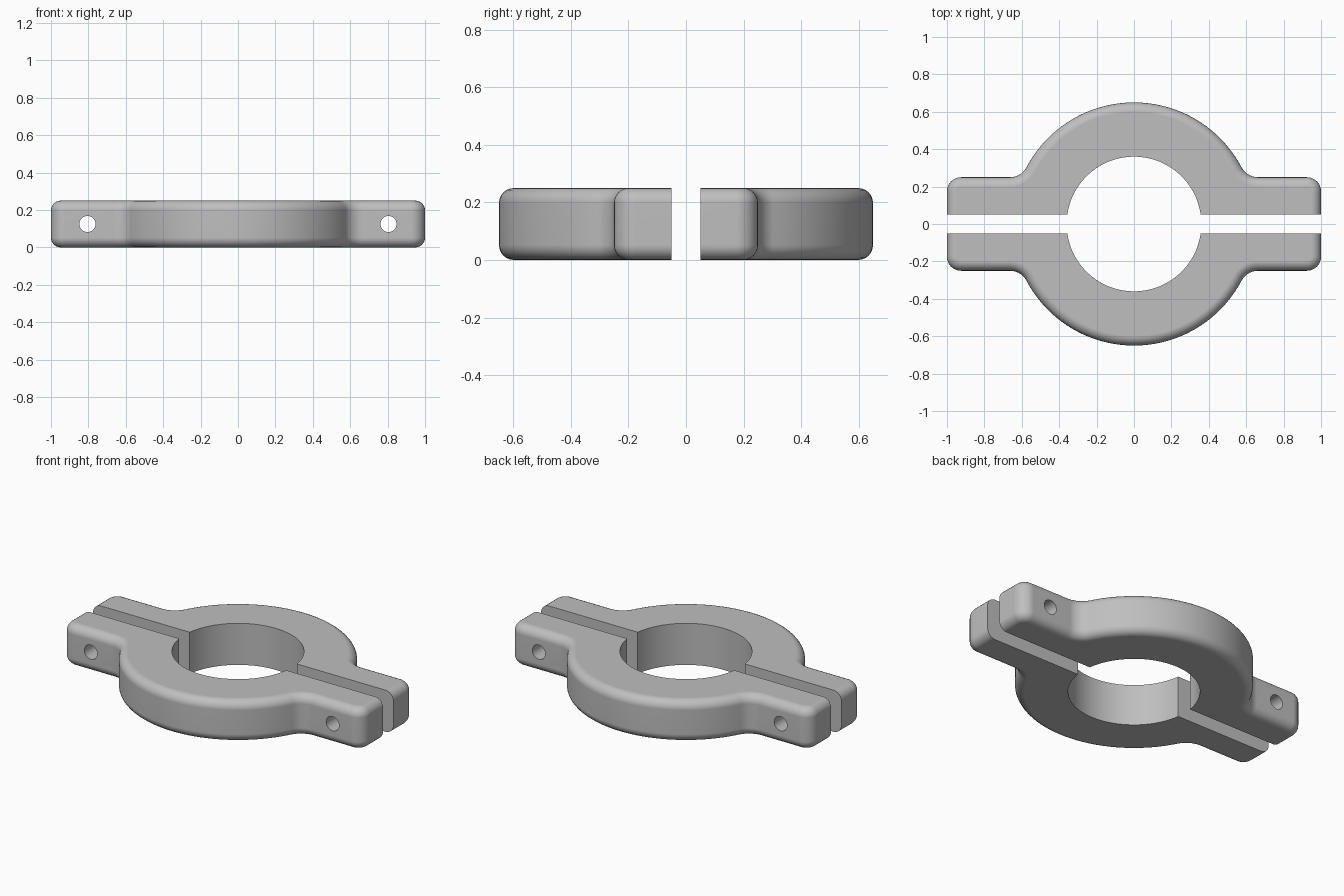
import bpy, bmesh
from math import sin, cos, pi, atan2, sqrt, asin
from mathutils import Matrix

cube = bpy.data.objects.get("Cube")
if cube:
    bpy.data.objects.remove(cube, do_unlink=True)

HEIGHT, ROUND = 0.25, 0.052       # thickness, edge rounding
GAP, EAR_Y, RING, BORE = 0.05, 0.25, 0.65, 0.36
CORNER, FILLET = 0.075, 0.1
HOLE_X, HOLE_R = 0.805, 0.043

grey = bpy.data.materials.new("clamp_grey")
grey.use_nodes = True
grey.diffuse_color = (0.52, 0.52, 0.52, 1)
grey.node_tree.nodes["Principled BSDF"].inputs["Base Color"].default_value = grey.diffuse_color


def arc(cx, cy, r, a0, a1, n):
    angles = [a0 + (a1 - a0) * i / n for i in range(n + 1)]
    return [(cx + r * cos(a), cy + r * sin(a)) for a in angles]


def outline(inset):
    """Closed outline of one half, its outer side moved in by inset."""
    fy = EAR_Y + FILLET
    fx = sqrt((RING + FILLET) ** 2 - fy ** 2)
    tangent = atan2(fy, fx)
    right = [(1 - inset, GAP)]
    right += arc(1 - CORNER, EAR_Y - CORNER, CORNER - inset, 0, pi / 2, 8)
    right += arc(fx, fy, FILLET + inset, -pi / 2, tangent - pi, 10)
    right += arc(0, 0, RING - inset, tangent, pi / 2, 24)[1:]
    left = [(-x, y) for x, y in reversed(right[:-1])]
    start = asin(GAP / BORE)
    return right + left + arc(0, 0, BORE, pi - start, start, 48)


def clamp_half(name, turn):
    # stack outlines with a quarter-round at the bottom and top
    steps = [i / 6 * pi / 2 for i in range(7)]
    lower = [(ROUND * (1 - sin(a)), ROUND * (1 - cos(a))) for a in steps]
    layers = lower + [(d, HEIGHT - z) for d, z in reversed(lower)]
    bm = bmesh.new()
    rings = [[bm.verts.new((x, y, z)) for x, y in outline(d)] for d, z in layers]
    n = len(rings[0])
    for low, high in zip(rings, rings[1:]):
        for i in range(n):
            j = (i + 1) % n
            bm.faces.new((low[i], low[j], high[j], high[i]))
    bm.faces.new(rings[-1])
    bm.faces.new(rings[0][::-1])
    bmesh.ops.recalc_face_normals(bm, faces=bm.faces)
    bm.transform(Matrix.Rotation(turn, 4, "Z"))
    mesh = bpy.data.meshes.new(name)
    bm.to_mesh(mesh)
    bm.free()
    mesh.materials.append(grey)
    half = bpy.data.objects.new(name, mesh)
    bpy.context.collection.objects.link(half)
    bpy.ops.object.select_all(action="DESELECT")

    # bolt holes through both ears
    for x in (-HOLE_X, HOLE_X):
        bpy.ops.mesh.primitive_cylinder_add(vertices=32, radius=HOLE_R, depth=2,
                                            location=(x, 0, HEIGHT / 2), rotation=(pi / 2, 0, 0))
        cutter = bpy.context.object
        cutter.hide_render = True
        cutter.data.materials.append(grey)
        cut = half.modifiers.new("bolt_hole", "BOOLEAN")
        cut.operation, cut.solver, cut.object = "DIFFERENCE", "EXACT", cutter
        bpy.context.view_layer.objects.active = half
        bpy.ops.object.modifier_apply(modifier=cut.name)
        bpy.data.objects.remove(cutter, do_unlink=True)

    # smooth curves, crisp split and bore edges
    half.select_set(True)
    bpy.context.view_layer.objects.active = half
    bpy.ops.object.shade_smooth_by_angle(angle=pi / 6)
    weighted = half.modifiers.new("flat_faces", "WEIGHTED_NORMAL")
    weighted.keep_sharp = True


clamp_half("back_half", 0)
clamp_half("front_half", pi)
